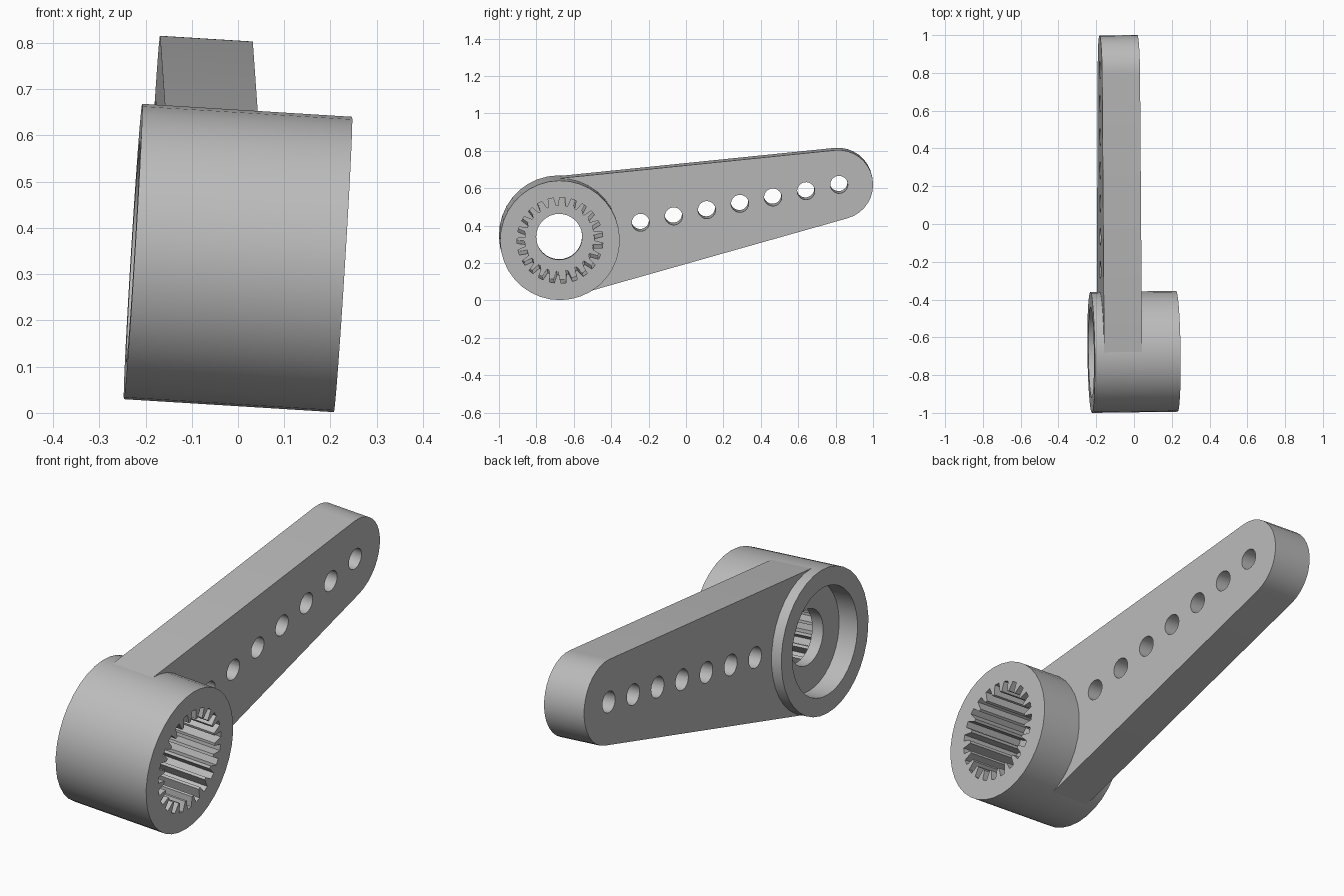
import bpy, bmesh, math
from mathutils import Matrix, Vector

cube = bpy.data.objects.get("Cube")
if cube:
    bpy.data.objects.remove(cube, do_unlink=True)

# Dimensions; the hub axis is local x, the arm runs along local y
HUB_R, HUB_HALF = 0.32, 0.2275
RECESS_R, BORE_R = 0.24, 0.123
RECESS_FLOOR, SPLINE_FLOOR = -0.135, -0.08
SPLINE_ROOT, SPLINE_TIP, TEETH = 0.23, 0.185, 23
ARM_LO, ARM_HI, ARM_LEN, END_R = -0.178, 0.023, 1.518, 0.186
HOLE_R, HOLE_START, HOLE_STEP, HOLES = 0.047, 0.442, 0.18, 7

# The whole piece is slightly tilted
axis = Vector((1, 0.0135, -0.0617)).normalized()
tilt = math.radians(10.8)
along = Vector((0, math.cos(tilt), math.sin(tilt)))
along = (along - axis * along.dot(axis)).normalized()
FRAME = Matrix((axis, along, axis.cross(along))).transposed().to_4x4()
FRAME.translation = (0, -0.677, 0.335)

grey = bpy.data.materials.new("grey_plastic")
grey.use_nodes = True
grey.diffuse_color = (0.5, 0.5, 0.5, 1)
grey.node_tree.nodes["Principled BSDF"].inputs["Base Color"].default_value = (0.5, 0.5, 0.5, 1)


def arc(radius, start, end, steps, centre=0.0):
    """Points on an arc in the arm plane, angles in radians."""
    return [(centre + radius * math.cos(start + (end - start) * i / steps),
             radius * math.sin(start + (end - start) * i / steps)) for i in range(steps + 1)]


def circle(radius, sides, centre=0.0):
    return arc(radius, 0, math.tau, sides, centre)[:-1]


def prisms(name, outlines, low, high):
    """Extrude closed outlines along the hub axis into one object."""
    bm = bmesh.new()
    for outline in outlines:
        face = bm.faces.new([bm.verts.new((low, y, z)) for y, z in outline])
        top = bmesh.ops.extrude_face_region(bm, geom=[face])["geom"]
        verts = [g for g in top if isinstance(g, bmesh.types.BMVert)]
        bmesh.ops.translate(bm, vec=(high - low, 0, 0), verts=verts)
    bmesh.ops.recalc_face_normals(bm, faces=bm.faces[:])
    mesh = bpy.data.meshes.new(name)
    bm.to_mesh(mesh)
    bm.free()
    mesh.materials.append(grey)
    obj = bpy.data.objects.new(name, mesh)
    bpy.context.collection.objects.link(obj)
    obj.matrix_world = FRAME
    return obj


def carve(obj, cutters):
    """Subtract the cutters, apply, then shade smooth with sharp edges."""
    for cutter in cutters:
        cutter.hide_render = True
        mod = obj.modifiers.new("cut", 'BOOLEAN')
        mod.operation, mod.solver, mod.object = 'DIFFERENCE', 'EXACT', cutter
    bpy.ops.object.select_all(action='DESELECT')
    obj.select_set(True)
    bpy.context.view_layer.objects.active = obj
    for mod in list(obj.modifiers):
        bpy.ops.object.modifier_apply(modifier=mod.name)
    for cutter in cutters:
        bpy.data.objects.remove(cutter, do_unlink=True)
    bpy.ops.object.shade_smooth_by_angle(angle=math.radians(30))


# Hub with a splined socket on one side, a recess on the other and a bore between
pitch = math.tau / TEETH
spline = []
for i in range(TEETH):
    for offset, radius in ((-0.36, SPLINE_ROOT), (0.08, SPLINE_ROOT),
                           (0.24, SPLINE_TIP), (0.48, SPLINE_TIP)):
        a = (i + offset) * pitch
        spline.append((radius * math.cos(a), radius * math.sin(a)))
hub = prisms("hub", [circle(HUB_R, 36)], -HUB_HALF, HUB_HALF)
carve(hub, [
    prisms("recess_cutter", [circle(RECESS_R, 36)], -1, RECESS_FLOOR),
    prisms("bore_cutter", [circle(BORE_R, 32)], -0.2, 0),
    prisms("spline_cutter", [spline], SPLINE_FLOOR, 1),
])

# Tapered arm tangent to the hub, with a rounded end and a row of holes
root_r = HUB_R - 0.002
turn = math.acos((root_r - END_R) / ARM_LEN)
outline = arc(END_R, -turn, turn, 16, ARM_LEN) + arc(root_r, turn, math.tau - turn, 24)
arm = prisms("arm", [outline], ARM_LO, ARM_HI)
carve(arm, [
    prisms("hub_cutter", [circle(0.28, 36)], -1, 1),
    prisms("hole_cutter", [circle(HOLE_R, 24, HOLE_START + i * HOLE_STEP)
                           for i in range(HOLES)], -1, 1),
])
